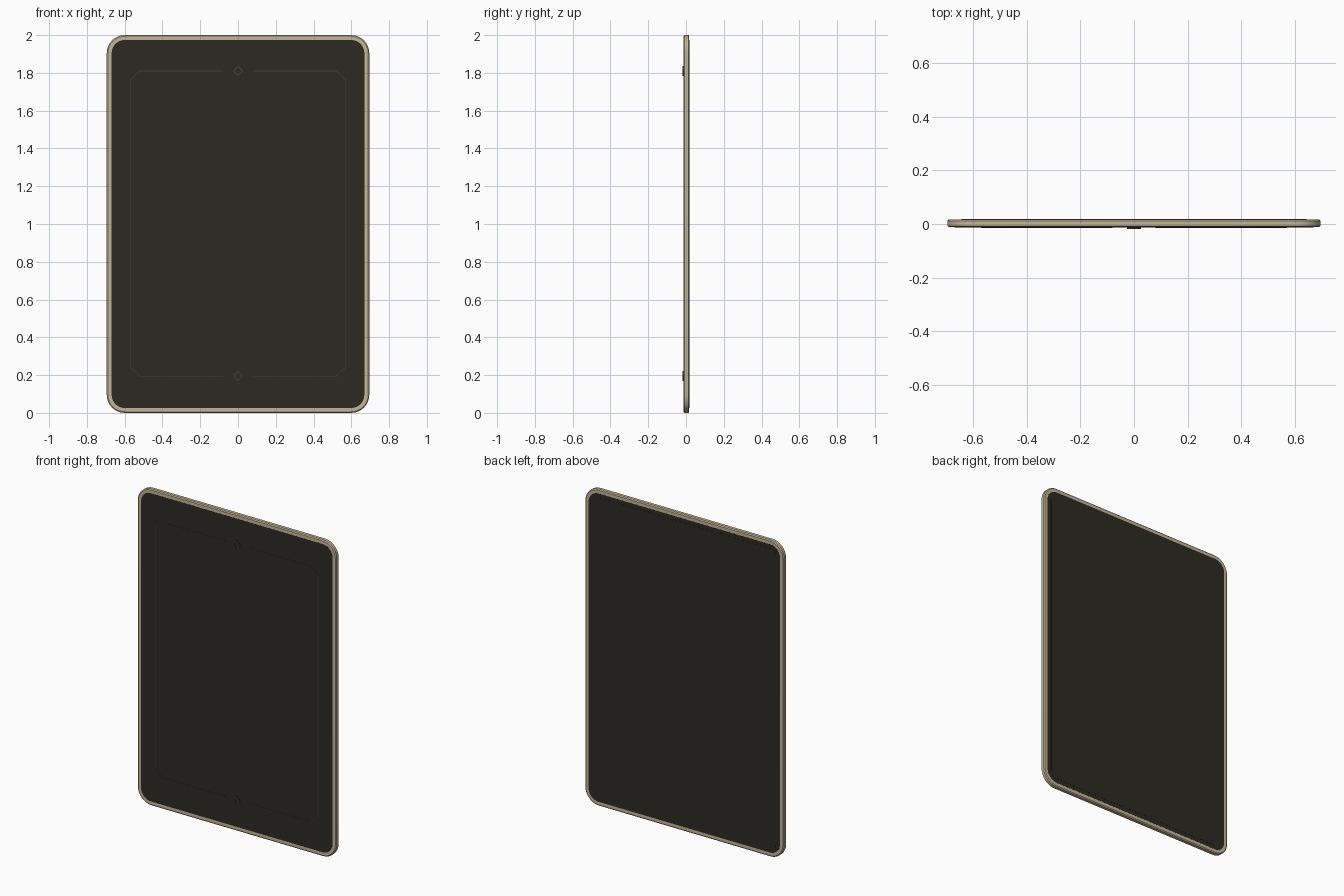
import bpy, bmesh, math

if "Cube" in bpy.data.objects:
    bpy.data.objects.remove(bpy.data.objects["Cube"])

def material(name, rgb):
    m = bpy.data.materials.new(name)
    m.diffuse_color = (*rgb, 1)
    m.use_nodes = True
    m.node_tree.nodes["Principled BSDF"].inputs["Base Color"].default_value = m.diffuse_color
    return m

TAN = material("tan_edge", (0.56, 0.47, 0.32))
DARK = material("dark_face", (0.027, 0.023, 0.017))
LINE = material("line_brown", (0.06, 0.05, 0.036))

def outline(hw, hh, r, n=8):
    """Rounded rectangle in x, z around z = 1."""
    pts = []
    for k, (sx, sz) in enumerate([(1, 1), (-1, 1), (-1, -1), (1, -1)]):
        for i in range(n + 1):
            a = math.pi / 2 * (k + i / n)
            pts.append((sx * (hw - r) + r * math.cos(a),
                        1 + sz * (hh - r) + r * math.sin(a)))
    return pts

def loft(name, sections, mat, closed=False):
    """Skin matching (points, y) outlines; cap the ends or close into a ring."""
    bm = bmesh.new()
    rings = [[bm.verts.new((x, y, z)) for x, z in pts] for pts, y in sections]
    pairs = list(zip(rings, rings[1:]))
    if closed:
        pairs.append((rings[-1], rings[0]))
    else:
        bm.faces.new(rings[0])
        bm.faces.new(rings[-1])
    for a, b in pairs:
        n = len(a)
        for i in range(n):
            j = (i + 1) % n
            bm.faces.new((a[i], a[j], b[j], b[i]))
    bmesh.ops.recalc_face_normals(bm, faces=bm.faces)
    me = bpy.data.meshes.new(name)
    bm.to_mesh(me)
    bm.free()
    me.materials.append(mat)
    ob = bpy.data.objects.new(name, me)
    bpy.context.collection.objects.link(ob)
    bpy.context.view_layer.objects.active = ob
    ob.select_set(True)
    bpy.ops.object.shade_smooth_by_angle(angle=math.radians(25))
    ob.select_set(False)
    return ob

def rr(inset):
    return outline(0.695 - inset, 1 - inset, 0.095 - inset)

# Rounded edge frame with small bevels
loft("edge_frame", [
    (rr(0.028), -0.012), (rr(0.006), -0.012), (rr(0), -0.007),
    (rr(0), 0.012), (rr(0.006), 0.017), (rr(0.028), 0.017)], TAN, closed=True)

# Dark front panel, and back panel with a raised inner plate
loft("front_panel", [(rr(0.026), -0.0125), (rr(0.026), 0.002)], DARK)
loft("back_panel", [(rr(0.026), 0.002), (rr(0.026), 0.0175)], DARK)
loft("back_plate", [(rr(0.052), 0.016), (rr(0.052), 0.0185)], DARK)

def strip(name, pts, w, y0, y1, cyclic=False):
    """Thin raised strip following a path on the front panel."""
    cu = bpy.data.curves.new(name, 'CURVE')
    cu.dimensions = '2D'
    cu.fill_mode = 'NONE'
    n = len(pts)
    left, right = [], []
    for i, (x, z) in enumerate(pts):
        a = pts[(i - 1) % n] if cyclic or i else pts[i]
        b = pts[(i + 1) % n] if cyclic or i < n - 1 else pts[i]
        dirs = []
        for (px, pz), (qx, qz) in ((a, (x, z)), ((x, z), b)):
            d = math.hypot(qx - px, qz - pz)
            if d:
                dirs.append(((qx - px) / d, (qz - pz) / d))
        nx = sum(-d[1] for d in dirs)
        nz = sum(d[0] for d in dirs)
        l = math.hypot(nx, nz)
        nx, nz = nx / l, nz / l
        s = w / 2 / (-nx * dirs[0][1] + nz * dirs[0][0])
        left.append((x + nx * s, z + nz * s))
        right.append((x - nx * s, z - nz * s))
    bpy.data.curves.remove(cu)
    return loft_strip(name, left, right, y0, y1, cyclic)

def loft_strip(name, left, right, y0, y1, cyclic):
    if cyclic:
        return loft(name, [(left, y0), (right, y0), (right, y1), (left, y1)], LINE, closed=True)
    loop = left + right[::-1]
    return loft(name, [(loop, y0), (loop, y1)], LINE)

# Border lines with clipped corners, split at the middle, one per side
for side, s in (("right", 1), ("left", -1)):
    path = [(0.08, 1.81), (0.52, 1.81), (0.568, 1.765),
            (0.568, 0.24), (0.52, 0.195), (0.08, 0.195)]
    strip("border_line_" + side, [(s * x, z) for x, z in path], 0.003, -0.0145, -0.012)

# Small diamond outlines at top and bottom
for end, zc in (("top", 1.81), ("bottom", 0.195)):
    r = 0.024
    strip("diamond_" + end, [(r, zc), (0, zc + r), (-r, zc), (0, zc - r)],
          0.004, -0.0185, -0.012, cyclic=True)
